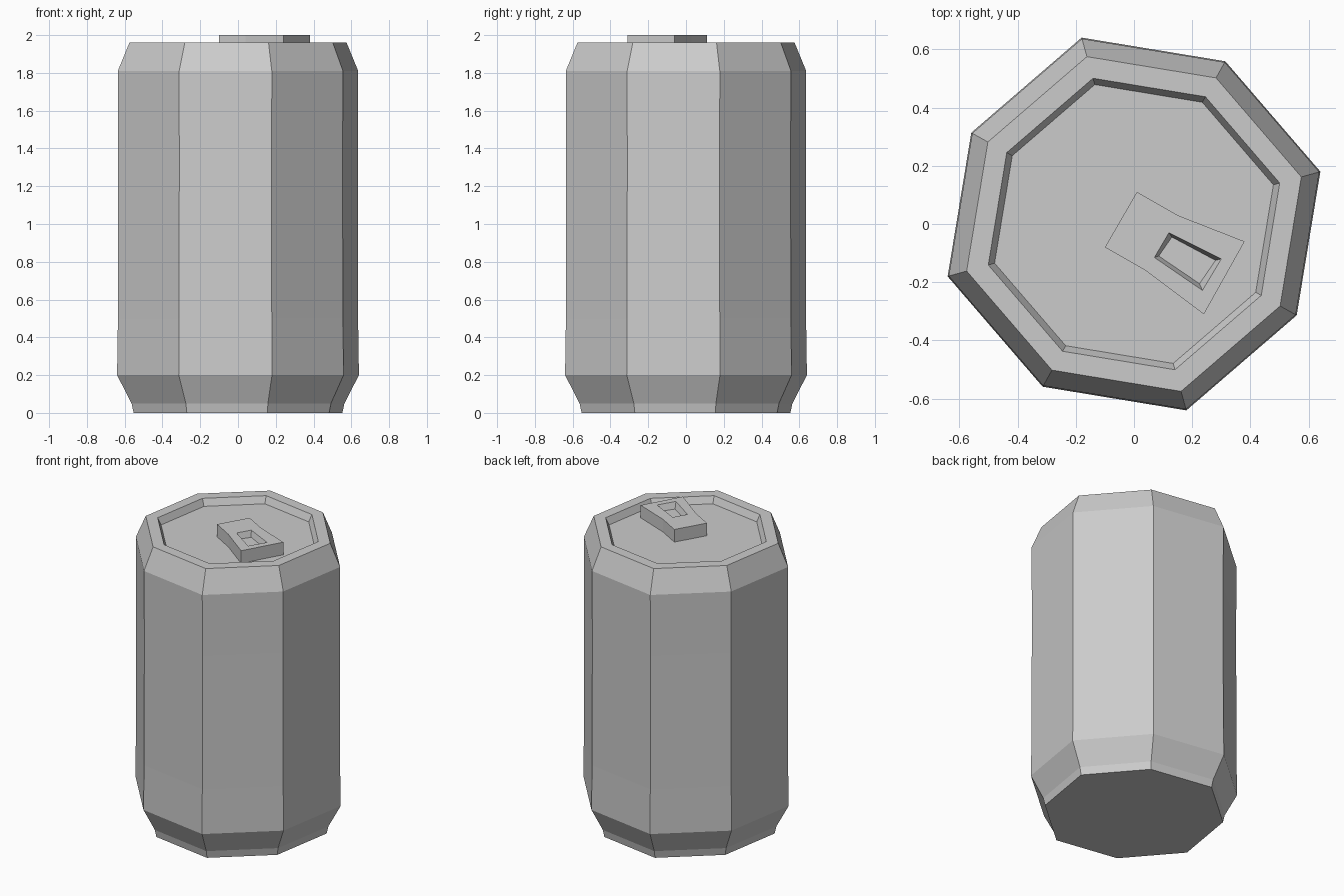
import bpy, bmesh, math

cube = bpy.data.objects.get("Cube")
if cube:
    bpy.data.objects.remove(cube, do_unlink=True)

# One plain metal colour
metal = bpy.data.materials.new("grey_metal")
metal.use_nodes = True
GREY = (0.6, 0.6, 0.6, 1)
metal.diffuse_color = GREY
metal.node_tree.nodes["Principled BSDF"].inputs["Base Color"].default_value = GREY


def add_object(name, bm):
    bmesh.ops.recalc_face_normals(bm, faces=bm.faces)
    mesh = bpy.data.meshes.new(name)
    bm.to_mesh(mesh)
    bm.free()
    mesh.materials.append(metal)
    obj = bpy.data.objects.new(name, mesh)
    bpy.context.collection.objects.link(obj)
    return obj


def bridge(bm, lower, upper):
    n = len(lower)
    for i in range(n):
        j = (i + 1) % n
        bm.faces.new((lower[i], lower[j], upper[j], upper[i]))


def octagon(bm, scale, z):
    # Alternate corners sit slightly closer to the axis
    ring = []
    for i in range(8):
        r = scale * (0.665 if i % 2 == 0 else 0.641)
        a = math.radians(15.7 + 45 * i)
        ring.append(bm.verts.new((r * math.cos(a), r * math.sin(a), z)))
    return ring


# Can body: base, shoulders, rim and recessed lid as one lofted profile
PROFILE = [(0.863, 0), (0.88, 0.05), (1.0, 0.2), (0.993, 0.5), (0.991, 1.4),
           (0.994, 1.81), (0.898, 1.96), (0.782, 1.96), (0.748, 1.915)]
bm = bmesh.new()
rings = [octagon(bm, s, z) for s, z in PROFILE]
for lower, upper in zip(rings, rings[1:]):
    bridge(bm, lower, upper)
bm.faces.new(rings[0])
bm.faces.new(rings[-1])
add_object("can_body", bm)

# Pull tab: waisted plate with a tapered finger recess
OUTLINE = [(0.01, 0.11), (0.15, 0.03), (0.38, -0.06),
           (0.24, -0.31), (0.04, -0.16), (-0.10, -0.08)]
HOLE = [(0.12, -0.03), (0.30, -0.12), (0.235, -0.228), (0.07, -0.115)]
FLOOR = [(0.13, -0.045), (0.28, -0.125), (0.225, -0.205), (0.085, -0.11)]
TOP, RECESS, LID = 2.0, 1.96, 1.913
bm = bmesh.new()
base, top, hole, floor = [
    [bm.verts.new((x, y, z)) for x, y in points]
    for points, z in ((OUTLINE, LID), (OUTLINE, TOP), (HOLE, TOP), (FLOOR, RECESS))]
bridge(bm, base, top)
bridge(bm, floor, hole)
bm.faces.new(base)
bm.faces.new(floor)
edges = [e for e in bm.edges if all(v.co.z > TOP - 0.001 for v in e.verts)]
bmesh.ops.triangle_fill(bm, edges=edges, use_beauty=True, normal=(0, 0, 1))
add_object("pull_tab", bm)
